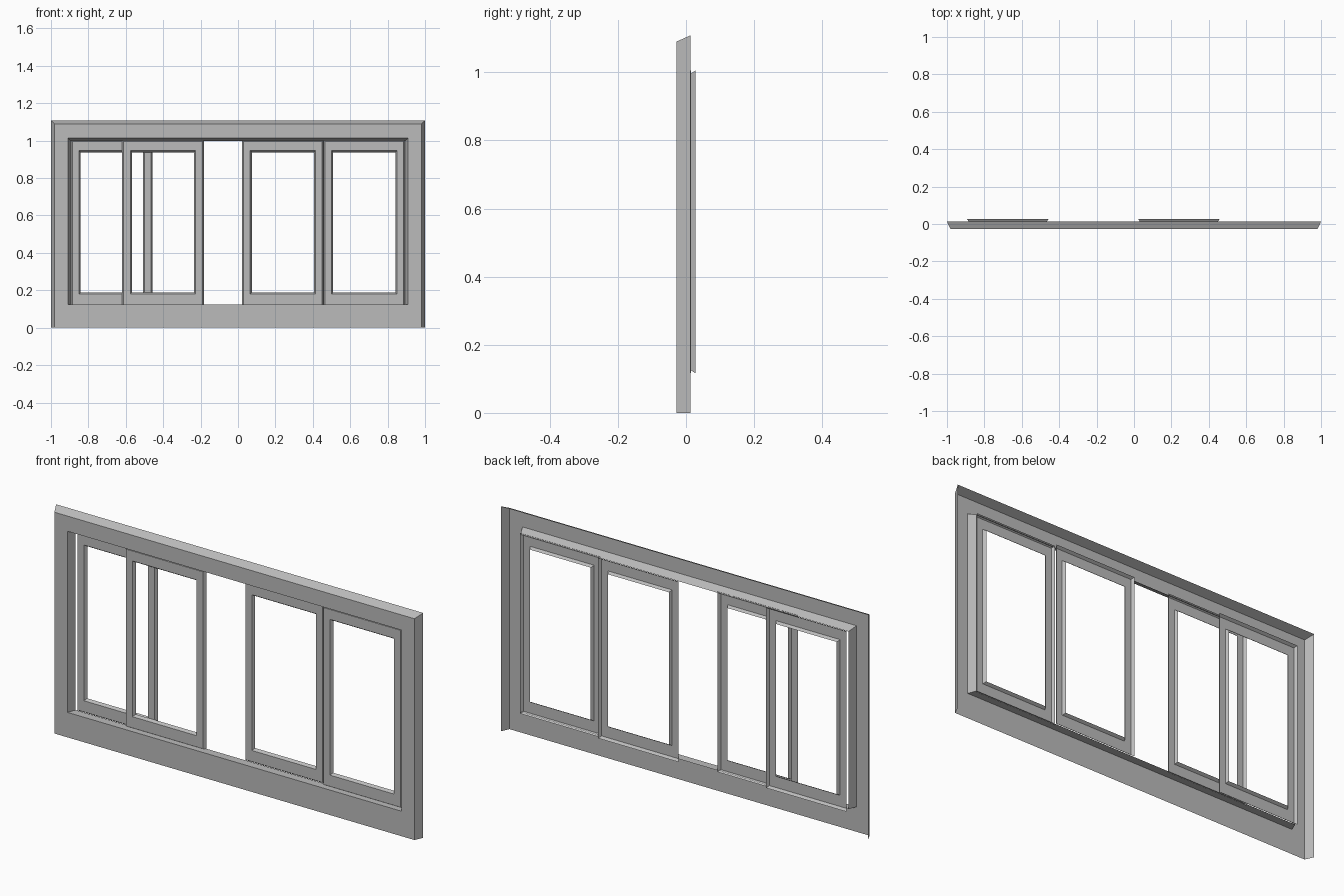
import bpy
import bmesh

old = bpy.data.objects.get("Cube")
if old:
    bpy.data.objects.remove(old, do_unlink=True)

grey = bpy.data.materials.new("plain_grey")
grey.use_nodes = True
colour = (0.5, 0.5, 0.5, 1)
grey.diffuse_color = colour
grey.node_tree.nodes["Principled BSDF"].inputs["Base Color"].default_value = colour


def ring(x0, x1, z0, z1, y):
    """Rectangle in a plane facing the front."""
    return [(x0, y, z0), (x1, y, z0), (x1, y, z1), (x0, y, z1)]


def shell(name, rings, open_bottom=False):
    """Bridge nested rectangles into an open-backed frame."""
    bm = bmesh.new()
    loops = [[bm.verts.new(p) for p in r] for r in rings]
    for k, (a, b) in enumerate(zip(loops, loops[1:])):
        for i in range(4):
            if open_bottom and k == 0 and i == 0:
                continue
            j = (i + 1) % 4
            bm.faces.new((a[i], a[j], b[j], b[i]))
    mesh = bpy.data.meshes.new(name)
    bm.to_mesh(mesh)
    bm.free()
    mesh.materials.append(grey)
    obj = bpy.data.objects.new(name, mesh)
    bpy.context.collection.objects.link(obj)
    return obj


# Outer frame: sloped rim, front plate, tapered reveal
front, back = -0.028, 0.013
shell("outer_frame", [
    ring(-1, 1, 0, 1.108, back),
    ring(-0.981, 0.981, 0, 1.09, front),
    ring(-0.91, 0.91, 0.123, 1.015, front),
    ring(-0.894, 0.894, 0.123, 0.998, back),
], open_bottom=True)

# Sliding sashes: left edge and front depth of each
depth, width, stile, slope = 0.0135, 0.438, 0.044, 0.009
sashes = {
    "right_rear_sash": (-0.894, 0.0145),
    "right_front_sash": (-0.62, 0.001),
    "left_rear_sash": (0.021, 0.0145),
    "left_front_sash": (0.456, 0.001),
}
for name, (x0, y) in sashes.items():
    x1 = x0 + width
    z0, z1 = 0.116, 1.005

    def inset(d, yy):
        return ring(x0 + d, x1 - d, z0 + d, z1 - d, yy)

    hole = stile * 1.0
    shell(name, [
        inset(0, y + depth),
        inset(slope, y),
        ring(x0 + hole, x1 - hole, 0.18, 0.947, y),
        ring(x0 + hole + slope, x1 - hole - slope, 0.189, 0.938, y + depth),
    ])
